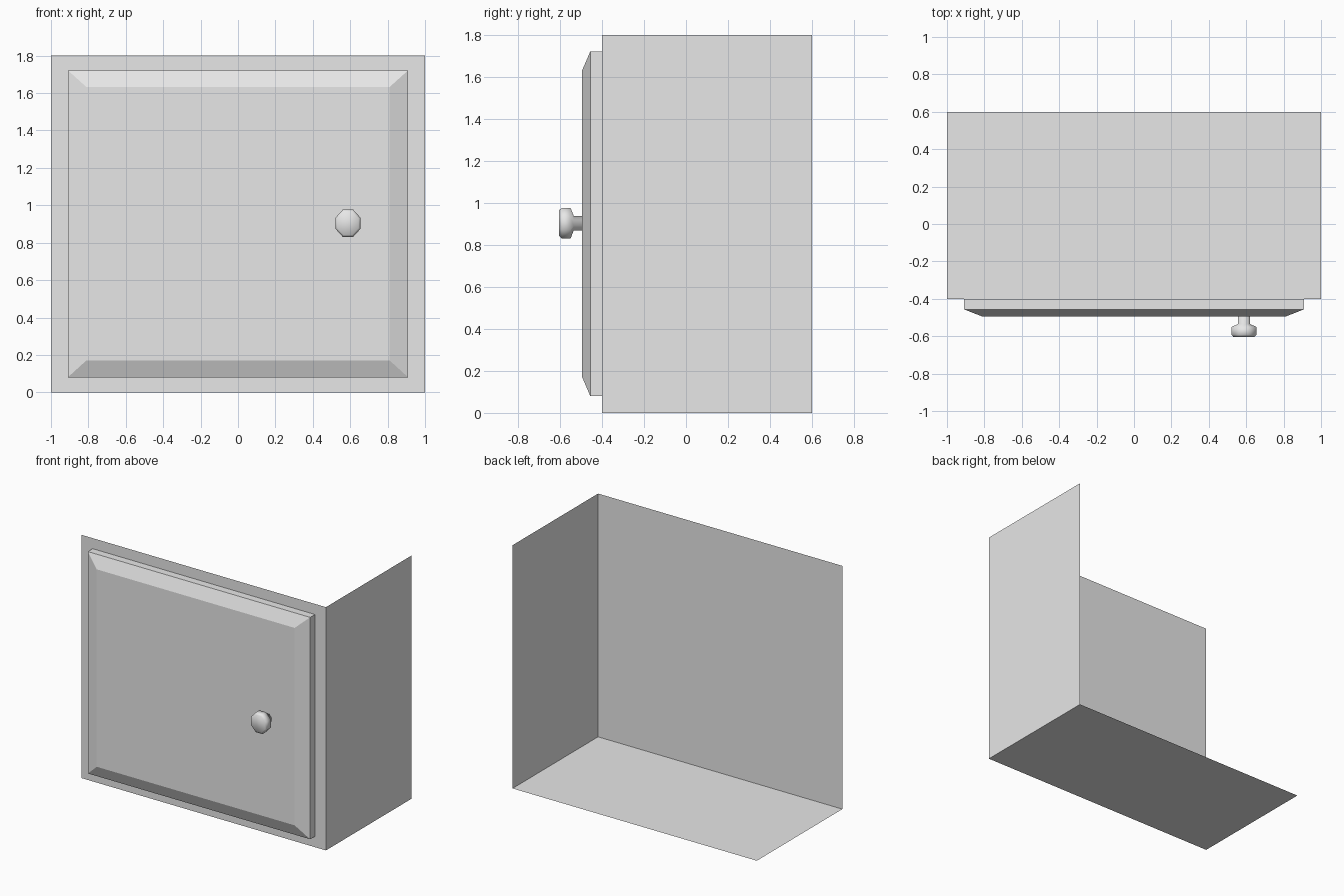
import bpy, bmesh, math

cube = bpy.data.objects.get("Cube")
if cube:
    bpy.data.objects.remove(cube, do_unlink=True)

grey = bpy.data.materials.new("plain_grey")
grey.use_nodes = True
grey.diffuse_color = (0.8, 0.8, 0.8, 1)
grey.node_tree.nodes["Principled BSDF"].inputs["Base Color"].default_value = (0.8, 0.8, 0.8, 1)


def finish(name, bm, smooth=False):
    """Turn a bmesh into a named, coloured object."""
    mesh = bpy.data.meshes.new(name)
    for f in bm.faces:
        f.smooth = smooth
    bm.to_mesh(mesh)
    bm.free()
    mesh.materials.append(grey)
    obj = bpy.data.objects.new(name, mesh)
    bpy.context.collection.objects.link(obj)
    return obj


def loft(name, rings, smooth=False):
    """Skin a stack of matching rings and cap both ends."""
    bm = bmesh.new()
    loops = [[bm.verts.new(p) for p in ring] for ring in rings]
    n = len(loops[0])
    for a, b in zip(loops, loops[1:]):
        for i in range(n):
            j = (i + 1) % n
            bm.faces.new((a[i], a[j], b[j], b[i]))
    bm.faces.new(loops[0])
    bm.faces.new(loops[-1])
    bmesh.ops.recalc_face_normals(bm, faces=bm.faces[:])
    return finish(name, bm, smooth)


def panel(name, corners):
    """Single thin sheet."""
    bm = bmesh.new()
    bm.faces.new([bm.verts.new(c) for c in corners])
    return finish(name, bm)


# Cabinet shell: front, one side and floor; the top, back and other side are open
X, FRONT, BACK, H = 1.0, -0.4, 0.6, 1.8
panel("front_panel", [(-X, FRONT, 0), (X, FRONT, 0), (X, FRONT, H), (-X, FRONT, H)])
panel("left_side_panel", [(X, FRONT, 0), (X, BACK, 0), (X, BACK, H), (X, FRONT, H)])
panel("bottom_panel", [(-X, FRONT, 0), (-X, BACK, 0), (X, BACK, 0), (X, FRONT, 0)])


# Door: square rim followed by a sloped border
def door_ring(y, hx, z0, z1):
    return [(-hx, y, z0), (hx, y, z0), (hx, y, z1), (-hx, y, z1)]


loft("door", [door_ring(FRONT, 0.91, 0.08, 1.722),
              door_ring(-0.456, 0.91, 0.08, 1.722),
              door_ring(-0.495, 0.81, 0.171, 1.632)])

# Knob: eight-sided turned profile of (depth, half height), slightly narrower than tall
KX, KZ, NARROW = 0.588, 0.904, 0.91
profile = [(-0.49, 0.035), (-0.535, 0.035), (-0.55, 0.073),
           (-0.592, 0.073), (-0.604, 0.062)]


def knob_ring(y, apothem):
    r = apothem / math.cos(math.pi / 8)
    angles = [math.pi / 8 + i * math.pi / 4 for i in range(8)]
    return [(KX + NARROW * r * math.cos(a), y, KZ + r * math.sin(a)) for a in angles]


loft("door_knob", [knob_ring(y, r) for y, r in profile], smooth=True)
